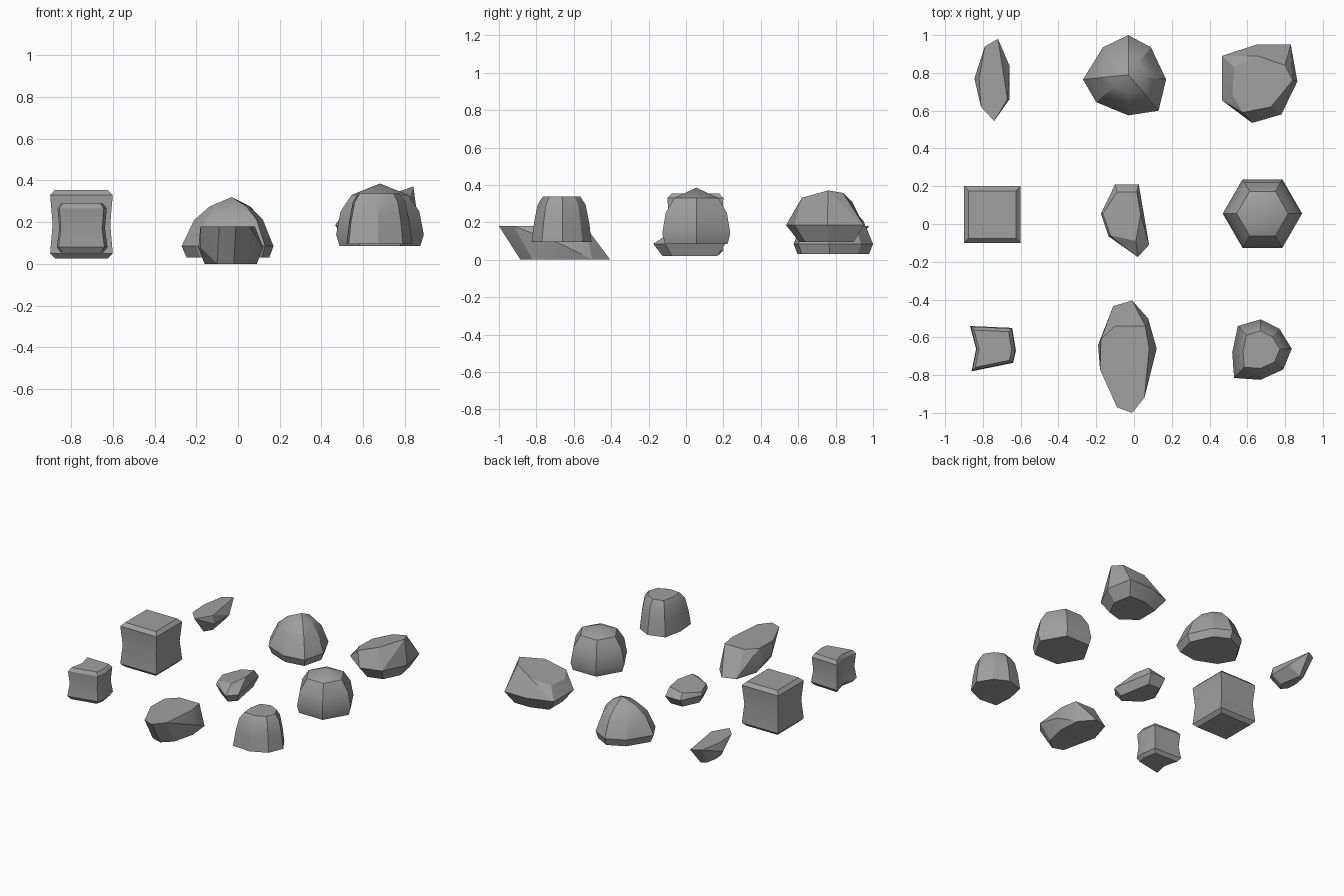
import bpy
import bmesh
import math

default_cube = bpy.data.objects.get("Cube")
if default_cube:
    bpy.data.objects.remove(default_cube, do_unlink=True)

# One plain stone colour for every rock
STONE = (0.35, 0.35, 0.35, 1.0)
stone = bpy.data.materials.new("grey_stone")
stone.use_nodes = True
stone.diffuse_color = STONE
stone.node_tree.nodes["Principled BSDF"].inputs["Base Color"].default_value = STONE


def finish(name, bm, sharp_angle):
    """Turn a bmesh into a shaded rock object."""
    bmesh.ops.recalc_face_normals(bm, faces=bm.faces)
    mesh = bpy.data.meshes.new(name)
    bm.to_mesh(mesh)
    bm.free()
    mesh.materials.append(stone)
    rock = bpy.data.objects.new(name, mesh)
    bpy.context.collection.objects.link(rock)
    bpy.ops.object.select_all(action="DESELECT")
    rock.select_set(True)
    bpy.context.view_layer.objects.active = rock
    bpy.ops.object.shade_smooth_by_angle(angle=math.radians(sharp_angle))
    return rock


def scaled(outline, centre, factor):
    """Shrink or grow an outline about a centre."""
    cx, cy = centre
    return [(cx + (x - cx) * factor, cy + (y - cy) * factor) for x, y in outline]


def stacked_rock(name, outline, centre, layers, apex=None, sharp_angle=25):
    """Skin one outline through (height, scale) layers, closed flat or to an apex."""
    bm = bmesh.new()
    rings = [[bm.verts.new((x, y, z)) for x, y in scaled(outline, centre, factor)]
             for z, factor in layers]
    count = len(outline)
    for low, high in zip(rings, rings[1:]):
        for i in range(count):
            j = (i + 1) % count
            bm.faces.new((low[i], low[j], high[j], high[i]))
    bm.faces.new(rings[0][::-1])
    if apex is None:
        bm.faces.new(rings[-1])
    else:
        tip = bm.verts.new((centre[0], centre[1], apex))
        for i in range(count):
            bm.faces.new((rings[-1][i], rings[-1][(i + 1) % count], tip))
    return finish(name, bm, sharp_angle)


def chipped_rock(name, layers, sharp_angle=20):
    """Wrap a faceted hull round layers of (height, slope along x, outline)."""
    bm = bmesh.new()
    for height, slope, outline in layers:
        for x, y in outline:
            bm.verts.new((x, y, height + slope * x))
    hull = bmesh.ops.convex_hull(bm, input=bm.verts)
    loose = set(hull["geom_interior"]) | set(hull["geom_unused"])
    bmesh.ops.delete(bm, geom=[g for g in loose if isinstance(g, bmesh.types.BMVert)],
                     context="VERTS")
    bmesh.ops.dissolve_limit(bm, angle_limit=math.radians(6),
                             verts=bm.verts, edges=bm.edges)
    return finish(name, bm, sharp_angle)


# Square block with bevelled rims and slightly pinched sides
square = [(-.9, -.1), (-.6, -.1), (-.6, .2), (-.9, .2)]
stacked_rock("large_block", square, (-.75, .05),
             [(.025, .84), (.05, 1), (.19, .92), (.33, 1), (.355, .84)])

# Smaller crooked block
crooked = [(-.86, -.78), (-.64, -.735), (-.625, -.67),
           (-.645, -.55), (-.868, -.54), (-.836, -.66)]
stacked_rock("small_block", crooked, (-.75, -.66),
             [(.055, .84), (.08, 1), (.17, .9), (.265, .97), (.29, .82)])

# Six-sided boulder with a low peak
hexagon = [(.68 + .21 * math.cos(i * math.pi / 3),
            .055 + .21 * math.sin(i * math.pi / 3)) for i in range(6)]
stacked_rock("hexagonal_boulder", hexagon, (.68, .055),
             [(.085, .92), (.14, 1), (.25, .9), (.33, .65)], apex=.385)

# Round dome-shaped boulder
dome = [(-.03, .575), (.13, .6), (.17, .765), (.09, .935),
        (-.03, 1), (-.165, .935), (-.27, .765), (-.2, .645)]
stacked_rock("dome_boulder", dome, (-.03, .79),
             [(.03, .9), (.085, 1), (.21, .75), (.275, .44)], apex=.32)

# Tapered stump-like rock with a flat cap
stump = [(.53, -.815), (.67, -.825), (.79, -.77), (.835, -.66),
         (.77, -.555), (.67, -.505), (.55, -.54), (.52, -.68)]
stacked_rock("stump_rock", stump, (.67, -.665),
             [(.095, 1), (.2, .92), (.295, .8), (.338, .62)])

# Thin pointed sliver
sliver = [(-.74, .545), (-.67, .66), (-.69, .84), (-.72, .98),
          (-.79, .94), (-.82, .77), (-.81, .62)]
chipped_rock("thin_sliver", [
    (.18, 0, sliver),
    (.12, 0, [(-.845, .77), (-.66, .84), (-.66, .66)]),
    (.045, 0, scaled(sliver, (-.74, .76), .5)),
])

# Boulder with a slanted top, widest at its middle
slanted = [(.625, .535), (.78, .58), (.865, .755), (.83, .95),
           (.65, .95), (.465, .89), (.465, .655)]
slanted_top = [(.575, .59), (.725, .62), (.84, .76), (.8, .84),
               (.655, .89), (.53, .83), (.52, .685)]
chipped_rock("slanted_boulder", [
    (.085, .34, slanted_top),
    (.185, 0, slanted),
    (.095, 0, scaled(slanted, (.68, .77), .7)),
])

# Small chipped stone in the middle
chip = [(.02, -.175), (.08, -.11), (.04, .1), (.025, .21),
        (-.1, .21), (-.175, .055), (-.135, -.065)]
chip_top = [(.01, -.09), (.035, .05), (.015, .17),
            (-.09, .17), (-.165, .055), (-.125, -.06)]
chipped_rock("small_chip", [
    (.14, .2, chip_top),
    (.085, 0, chip),
    (.02, 0, scaled(chip, (-.04, .03), .76)),
])

# Long slab overhanging at the front and sloping away at the back
slab_top = [(-.01, -1), (.055, -.92), (.08, -.66), (.06, -.54),
            (-.1, -.54), (-.175, -.61), (-.18, -.77), (-.09, -.97)]
slab_base = [(-.02, -.885), (.05, -.82), (.09, -.66), (.075, -.5),
             (-.01, -.405), (-.11, -.435), (-.16, -.6), (-.1, -.86)]
chipped_rock("long_slab", [
    (.18, 0, slab_top),
    (.08, 0, [(.12, -.66), (-.19, -.64), (-.18, -.75)]),
    (0, 0, slab_base),
])
